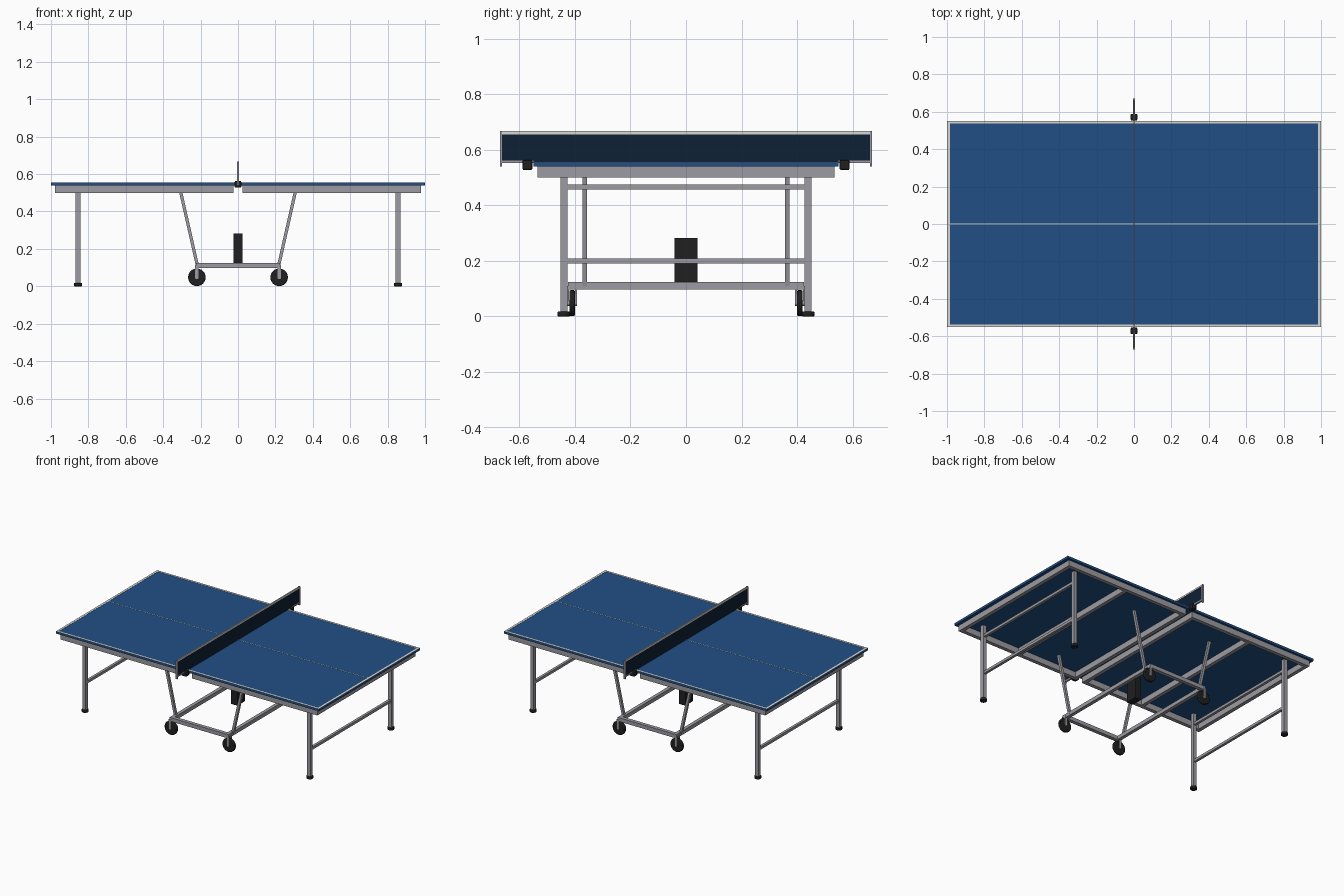
import bpy, math
from mathutils import Vector

cube = bpy.data.objects.get("Cube")
if cube:
    bpy.data.objects.remove(cube, do_unlink=True)


def material(name, rgb):
    m = bpy.data.materials.new(name)
    m.use_nodes = True
    colour = (*rgb, 1)
    m.diffuse_color = colour
    m.node_tree.nodes["Principled BSDF"].inputs["Base Color"].default_value = colour
    return m


BLUE = material("table blue", (0.015, 0.078, 0.235))
STEEL = material("steel grey", (0.33, 0.33, 0.36))
BLACK = material("black rubber", (0.014, 0.014, 0.014))
WHITE = material("line white", (0.7, 0.69, 0.66))
NET = material("net navy", (0.004, 0.015, 0.035))


def finish(name, mat):
    ob = bpy.context.object
    ob.name = name
    ob.data.materials.append(mat)
    return ob


def bevel(ob, width, segments=2):
    mod = ob.modifiers.new("bevel", "BEVEL")
    mod.width = width
    mod.segments = segments


def box(name, mat, x, y, z):
    """Box from (low, high) ranges on each axis."""
    bpy.ops.mesh.primitive_cube_add(size=1, location=[sum(r) / 2 for r in (x, y, z)])
    ob = finish(name, mat)
    ob.scale = [abs(r[1] - r[0]) for r in (x, y, z)]
    bpy.ops.object.transform_apply(location=False, rotation=False, scale=True)
    return ob


def about(c, width):
    return (c - width / 2, c + width / 2)


def cylinder(name, mat, radius, depth, loc, rot=(0, 0, 0)):
    bpy.ops.mesh.primitive_cylinder_add(vertices=24, radius=radius, depth=depth,
                                        location=loc, rotation=rot)
    ob = finish(name, mat)
    bpy.ops.object.shade_smooth_by_angle()
    return ob


def strut(name, mat, a, b, width):
    """Square bar between two points."""
    a, b = Vector(a), Vector(b)
    bpy.ops.mesh.primitive_cube_add(size=1, location=(a + b) / 2)
    ob = finish(name, mat)
    ob.scale = (width, width, (b - a).length)
    ob.rotation_euler = (b - a).to_track_quat("Z", "Y").to_euler()
    return ob


TOP = 0.555
LINE = (TOP, TOP + 0.001)

for sx, side in ((1, "left"), (-1, "right")):
    def xr(a, b):
        return (sx * a, sx * b)

    # Table half with painted lines
    box(f"table_top_{side}", BLUE, xr(0.001, 1), (-0.55, 0.55), (0.54, TOP))
    box(f"end_line_{side}", WHITE, xr(0.985, 1), (-0.55, 0.55), LINE)
    box(f"centre_line_{side}", WHITE, xr(0.001, 0.985), about(0, 0.003), LINE)

    # Frame beneath the top
    for name, c in (("inner", 0.037), ("middle", 0.5), ("outer", 0.965)):
        box(f"{name}_beam_{side}", STEEL, about(sx * c, 0.026), (-0.51, 0.51), (0.5, 0.54))

    # Braces between the end legs
    for name, z in (("upper", 0.466), ("lower", 0.2)):
        box(f"{name}_leg_brace_{side}", STEEL, about(sx * 0.855, 0.018),
            (-0.43, 0.43), about(z, 0.018))

    # Undercarriage cross rail
    box(f"carriage_cross_rail_{side}", STEEL, about(sx * 0.212, 0.024),
        (-0.4, 0.4), (0.098, 0.124))

    for sy, end in ((-1, "front"), (1, "back")):
        tag = f"{end}_{side}"
        box(f"side_line_{tag}", WHITE, xr(0.001, 0.985),
            (sy * 0.537, sy * 0.55), LINE)
        box(f"side_beam_{tag}", STEEL, xr(0.024, 0.978),
            (sy * 0.509, sy * 0.535), (0.5, 0.54))

        # End legs and feet
        box(f"leg_{tag}", STEEL, about(sx * 0.855, 0.025),
            about(sy * 0.44, 0.025), (0.015, 0.54))
        foot = cylinder(f"foot_{tag}", BLACK, 0.022, 0.018,
                        (sx * 0.855, sy * 0.44, 0.009))
        bevel(foot, 0.003)

        # Slanted carriage legs
        strut(f"slanted_leg_{tag}", STEEL, (sx * 0.217, sy * 0.365, 0.11),
              (sx * 0.306, sy * 0.365, 0.502), 0.017)

        # Wheels with hubs and forks
        centre = (sx * 0.22, sy * 0.41, 0.048)
        turn = (math.pi / 2, 0, 0)
        wheel = cylinder(f"wheel_{tag}", BLACK, 0.047, 0.02, centre, turn)
        bevel(wheel, 0.005)
        cylinder(f"hub_{tag}", STEEL, 0.01, 0.034, centre, turn)
        for part, y in (("inner", 0.396), ("outer", 0.424)):
            box(f"{part}_fork_{tag}", STEEL, about(sx * 0.22, 0.018),
                about(sy * y, 0.006), (0.05, 0.11))

for sy, end in ((-1, "front"), (1, "back")):
    # Carriage rail over the wheels
    box(f"carriage_side_rail_{end}", STEEL, (-0.224, 0.224),
        about(sy * 0.412, 0.026), (0.098, 0.124))

    # Net clamp, arm and post
    clamp = box(f"net_clamp_{end}", BLACK, about(0, 0.036),
                about(sy * 0.571, 0.036), (0.527, 0.563))
    bevel(clamp, 0.006)
    box(f"net_arm_{end}", STEEL, about(0, 0.012), (sy * 0.55, sy * 0.668), (0.553, 0.562))
    box(f"net_post_{end}", STEEL, about(0, 0.012), (sy * 0.662, sy * 0.67), (0.54, 0.668))

# Net with its tapes
box("net", NET, about(0, 0.004), (-0.663, 0.663), (0.556, 0.658))
box("net_top_tape", WHITE, about(0, 0.008), (-0.666, 0.666), (0.656, 0.667))

# Storage box in the middle of the carriage
bevel(box("storage_box", BLACK, about(0, 0.05), about(0, 0.084), (0.122, 0.283)), 0.004)
